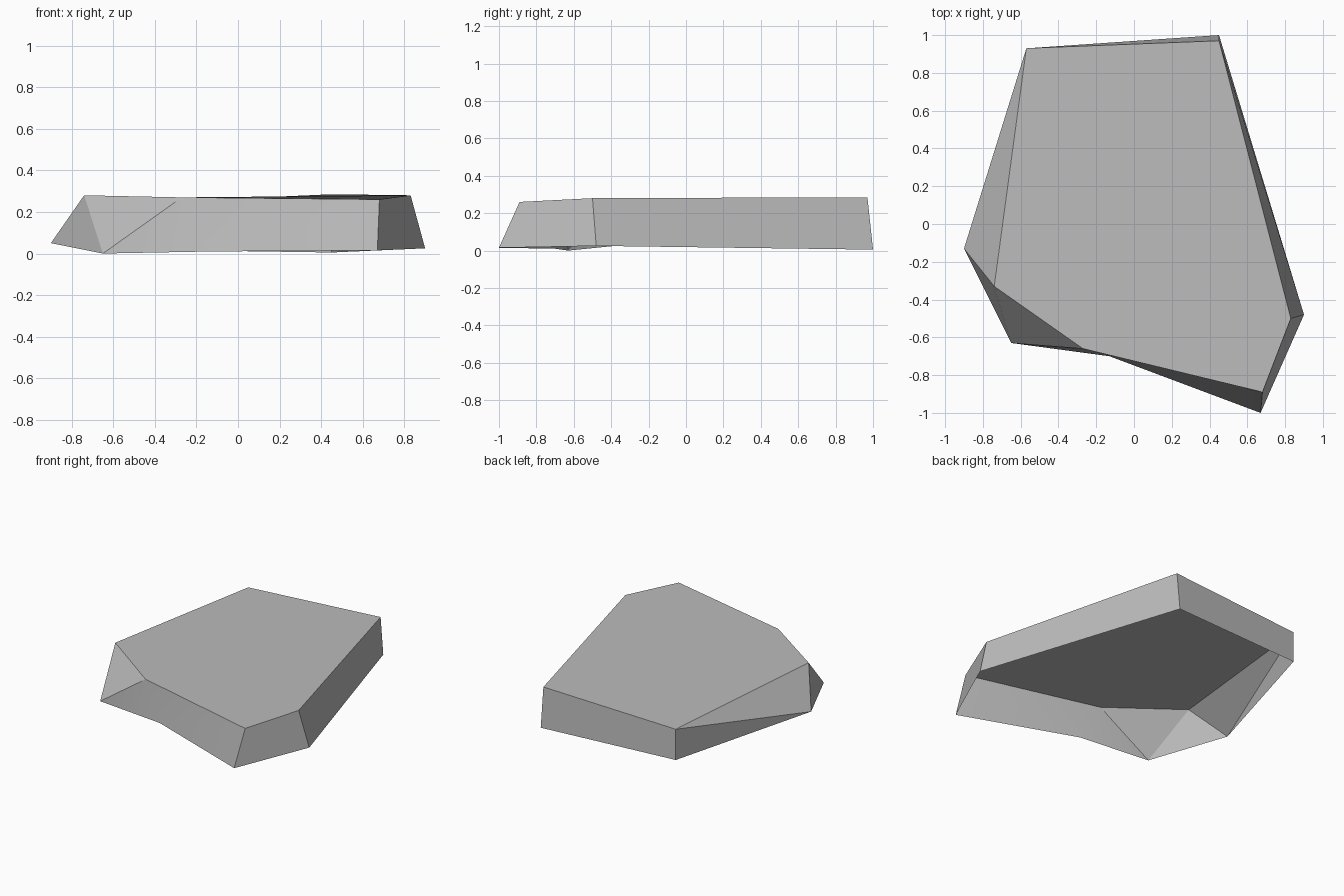
import bpy
import bmesh
import math

# Remove the default cube only
default_cube = bpy.data.objects.get("Cube")
if default_cube:
    bpy.data.objects.remove(default_cube, do_unlink=True)


def make_material(name, colour):
    material = bpy.data.materials.new(name)
    material.use_nodes = True
    material.diffuse_color = colour
    shader = next(node for node in material.node_tree.nodes
                  if node.type == 'BSDF_PRINCIPLED')
    shader.inputs["Base Color"].default_value = colour
    return material


# Corners of the upper rim and of the lower, open rim
top_rim = {
    "back_right": (-0.57, 0.93, 0.24),
    "back_left": (0.45, 0.97, 0.285),
    "side_left": (0.83, -0.5, 0.28),
    "front_left": (0.68, -0.89, 0.26),
    "front_notch": (-0.27, -0.66, 0.27),
    "front_right": (-0.74, -0.33, 0.28),
}
bottom_rim = {
    "back_right": (-0.57, 0.93, 0.02),
    "back_left": (0.45, 1, 0.005),
    "side_left": (0.9, -0.48, 0.025),
    "front_left": (0.67, -1, 0.015),
    "front_notch": (-0.13, -0.7, 0.01),
    "front_right": (-0.65, -0.63, 0),
    "side_right": (-0.9, -0.13, 0.05),
}

bm = bmesh.new()
top = {name: bm.verts.new(co) for name, co in top_rim.items()}
low = {name: bm.verts.new(co) for name, co in bottom_rim.items()}

# Flat upper face, wound to face upwards
bm.faces.new(list(reversed(list(top.values()))))

# Four-sided walls round the back, the left and the front
wall_corners = ["back_right", "back_left", "side_left", "front_left", "front_notch"]
for start, end in zip(wall_corners, wall_corners[1:]):
    bm.faces.new((top[start], top[end], low[end], low[start]))

# Chipped triangular facets round the right-hand corner
for facet in (
    (top["front_notch"], low["front_right"], low["front_notch"]),
    (top["front_notch"], top["front_right"], low["front_right"]),
    (top["front_right"], low["side_right"], low["front_right"]),
    (top["front_right"], top["back_right"], low["side_right"]),
    (top["back_right"], low["back_right"], low["side_right"]),
):
    bm.faces.new(facet)

# Make the winding consistent, with the upper face pointing up
bmesh.ops.recalc_face_normals(bm, faces=bm.faces[:])
bm.faces.ensure_lookup_table()
bm.normal_update()
if bm.faces[0].normal.z < 0:
    bmesh.ops.reverse_faces(bm, faces=bm.faces[:])

mesh = bpy.data.meshes.new("rock_slab")
bm.to_mesh(mesh)
bm.free()
mesh.materials.append(make_material("stone grey", (0.5, 0.5, 0.5, 1)))

rock_slab = bpy.data.objects.new("rock_slab", mesh)
bpy.context.collection.objects.link(rock_slab)

# Soft shading across the gentle front bend, crisp edges elsewhere
bpy.ops.object.select_all(action='DESELECT')
rock_slab.select_set(True)
bpy.context.view_layer.objects.active = rock_slab
bpy.ops.object.shade_smooth_by_angle(angle=math.radians(30))
